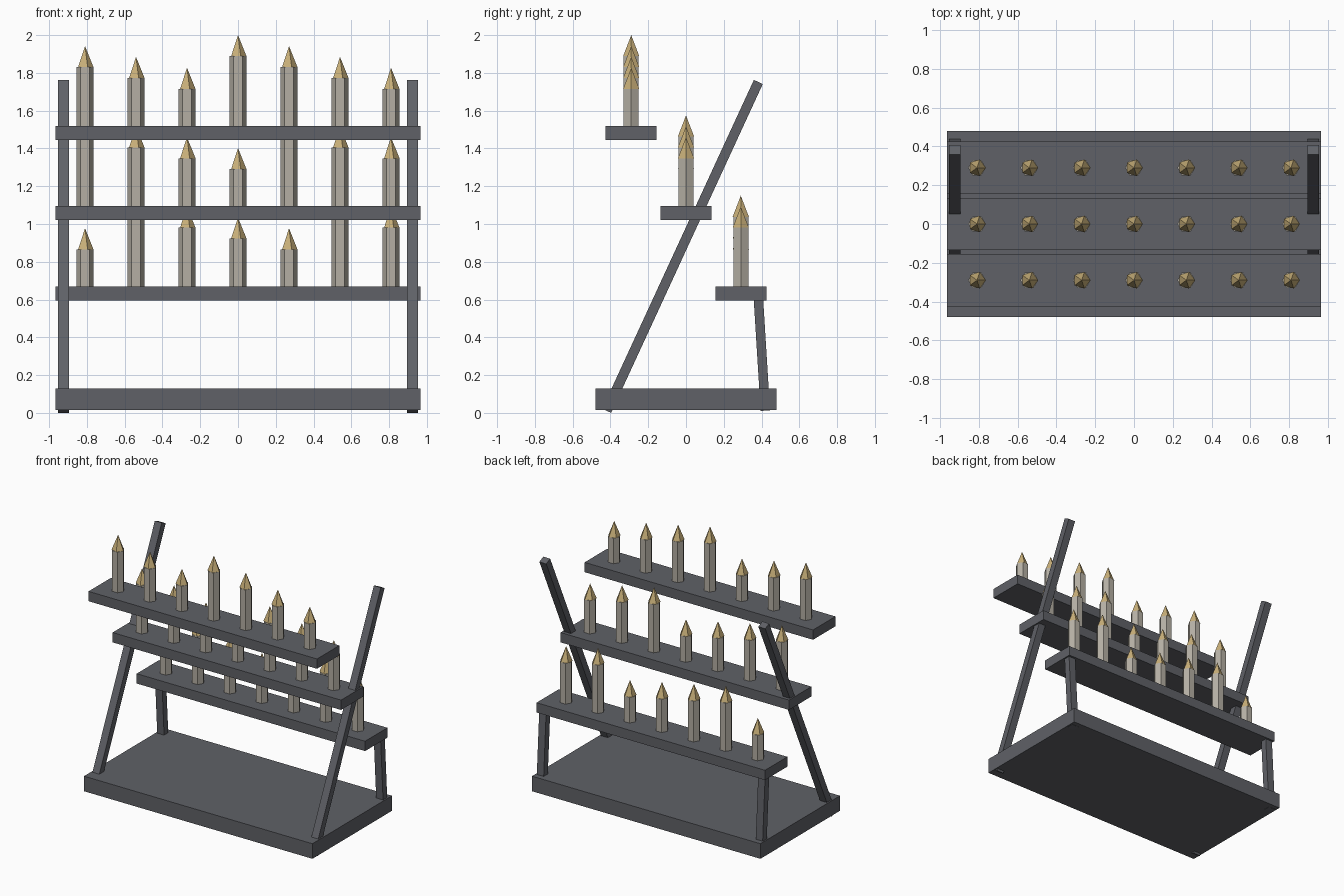
import bpy
import math

cube = bpy.data.objects.get("Cube")
if cube:
    bpy.data.objects.remove(cube, do_unlink=True)


def make_material(name, color):
    mat = bpy.data.materials.new(name)
    mat.use_nodes = True
    mat.diffuse_color = (*color, 1)
    mat.node_tree.nodes["Principled BSDF"].inputs["Base Color"].default_value = (*color, 1)
    return mat


iron = make_material("dark grey iron", (0.115, 0.12, 0.135))
shaft_mat = make_material("pale stone", (0.46, 0.43, 0.37))
tip_mat = make_material("tan gold", (0.58, 0.43, 0.19))


def box(name, size, center, tilt=0.0):
    bpy.ops.mesh.primitive_cube_add(size=1, location=center, rotation=(tilt, 0, 0))
    obj = bpy.context.object
    obj.name = name
    obj.scale = size
    obj.data.materials.append(iron)


def beam(name, x, start, end, width, depth):
    """Square bar in the YZ plane between two (y, z) points."""
    dy, dz = end[0] - start[0], end[1] - start[1]
    center = (x, (start[0] + end[0]) / 2, (start[1] + end[1]) / 2)
    box(name, (width, depth, math.hypot(dy, dz)), center, -math.atan2(dy, dz))


def spike(name, x, y, z, shaft_height):
    # Six-sided shaft with corners on the X axis
    bpy.ops.mesh.primitive_cylinder_add(
        vertices=6, radius=0.046, depth=shaft_height,
        location=(x, y, z + shaft_height / 2), rotation=(0, 0, math.pi / 2))
    shaft = bpy.context.object
    shaft.name = name + "_shaft"
    shaft.data.materials.append(shaft_mat)
    # Five-sided pointed tip with one corner toward +X
    bpy.ops.mesh.primitive_cone_add(
        vertices=5, radius1=0.045, radius2=0, depth=0.112,
        location=(x, y, z + shaft_height + 0.056), rotation=(0, 0, -math.pi / 2))
    tip = bpy.context.object
    tip.name = name + "_tip"
    tip.data.materials.append(tip_mat)


# Base slab
box("base", (1.93, 0.96, 0.115), (0, 0, 0.0725))

# Leaning front posts and short rear legs
for side, x in (("left", 0.925), ("right", -0.925)):
    beam("front_post_" + side, x, (-0.42, 0.011), (0.383, 1.752), 0.058, 0.052)
    beam("rear_leg_" + side, x, (0.42, 0.012), (0.383, 0.61), 0.058, 0.05)

# Stepped shelves, each with a row of spikes in cycling heights
for row, name in enumerate(("lower", "middle", "upper")):
    y = 0.29 * (1 - row)
    top = 0.67 + 0.425 * row
    box(name + "_shelf", (1.93, 0.27, 0.075), (0, y, top - 0.0375))
    for i in range(7):
        level = (-row - i) % 4
        spike(f"{name}_spike_{i + 1}", 0.27 * (i - 3), y, top, 0.195 + 0.0577 * level)
